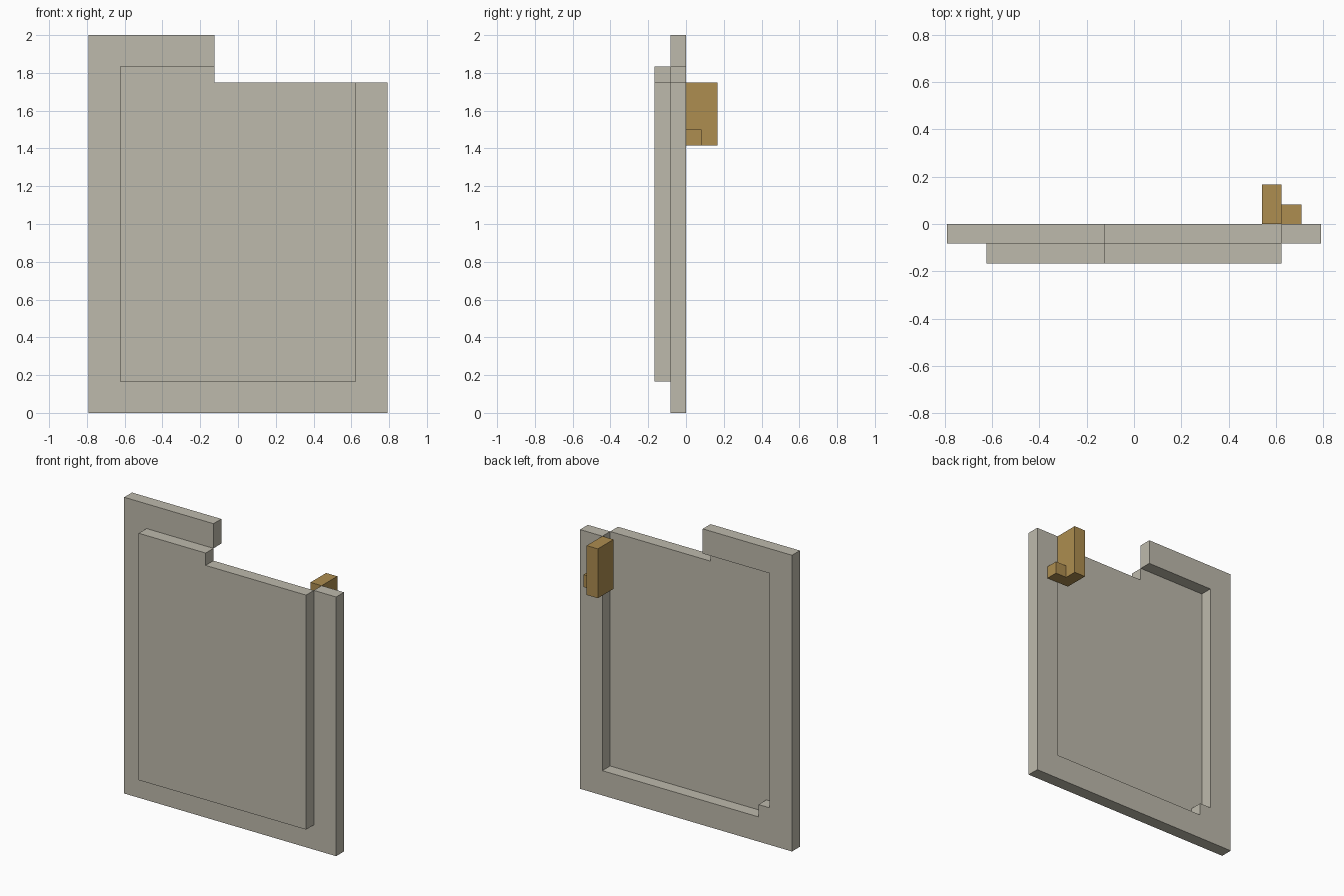
import bpy
import bmesh

cube = bpy.data.objects.get("Cube")
if cube:
    bpy.data.objects.remove(cube, do_unlink=True)

U = 1 / 12  # base module: every dimension is a multiple of half of it


def make_material(name, rgb):
    mat = bpy.data.materials.new(name)
    mat.use_nodes = True
    mat.diffuse_color = (*rgb, 1)
    mat.node_tree.nodes["Principled BSDF"].inputs["Base Color"].default_value = (*rgb, 1)
    return mat


stone = make_material("pale grey", (0.515, 0.491, 0.413))
brass = make_material("brass", (0.418, 0.266, 0.080))


def slab(name, outline, y0, y1, mat):
    """Extrude an x-z outline (in modules) from y0 to y1."""
    bm = bmesh.new()
    face = bm.faces.new([bm.verts.new((x * U, y0 * U, z * U)) for x, z in outline])
    ext = bmesh.ops.extrude_face_region(bm, geom=[face])
    moved = [g for g in ext["geom"] if isinstance(g, bmesh.types.BMVert)]
    bmesh.ops.translate(bm, verts=moved, vec=(0, (y1 - y0) * U, 0))
    bmesh.ops.recalc_face_normals(bm, faces=bm.faces[:])
    mesh = bpy.data.meshes.new(name)
    bm.to_mesh(mesh)
    bm.free()
    mesh.materials.append(mat)
    obj = bpy.data.objects.new(name, mesh)
    bpy.context.collection.objects.link(obj)
    return obj


def rect(x0, x1, z0, z1):
    return [(x0, z0), (x1, z0), (x1, z1), (x0, z1)]


# Open frame: bottom rail, two stiles, short top rail and a small corner block
slab("door_frame", [
    (-9.5, 0), (9.5, 0), (9.5, 21), (7.5, 21), (7.5, 2), (-6.5, 2),
    (-6.5, 3), (-7.5, 3), (-7.5, 22), (-1.5, 22), (-1.5, 24), (-9.5, 24),
], -1, 0, stone)

# Raised front panel, stepped at the top where the frame is cut away
slab("door_panel", [
    (-7.5, 2), (7.5, 2), (7.5, 21), (-1.5, 21), (-1.5, 22), (-7.5, 22),
], -2, -1, stone)

# Latch on the back
slab("latch_bar", rect(6.5, 7.5, 17, 21), 0, 2, brass)
slab("latch_foot", rect(7.5, 8.5, 17, 18), 0, 1, brass)
